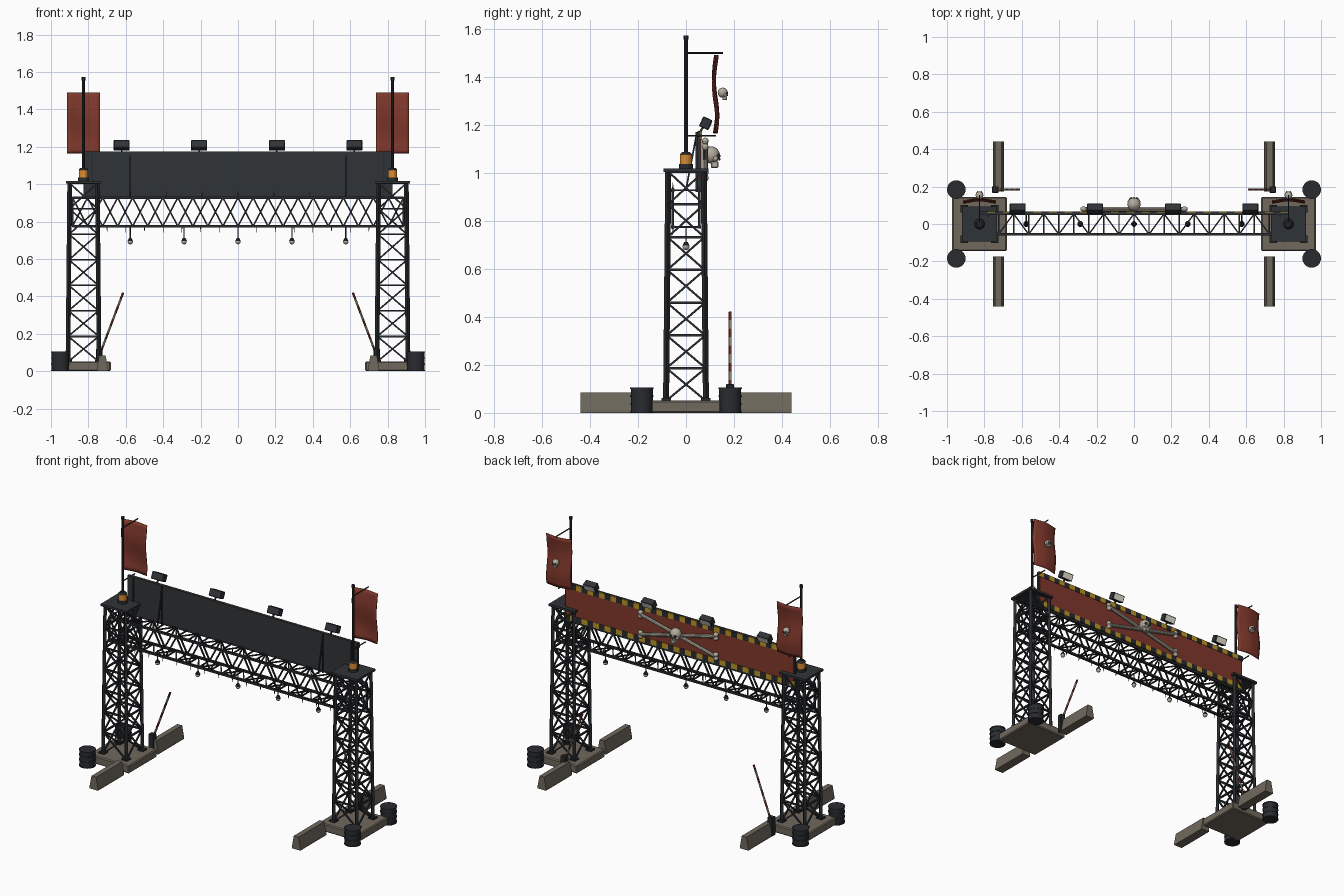
import bpy, bmesh, math
from mathutils import Vector, Matrix

if "Cube" in bpy.data.objects:
    bpy.data.objects.remove(bpy.data.objects["Cube"])

def mat(name, r, g, b):
    m = bpy.data.materials.new(name)
    m.diffuse_color = (r, g, b, 1)
    m.use_nodes = True
    m.node_tree.nodes["Principled BSDF"].inputs["Base Color"].default_value = m.diffuse_color
    return m

STEEL = mat("dark_steel", 0.022, 0.024, 0.028)
PANEL = mat("dark_panel", 0.03, 0.033, 0.038)
CONC = mat("concrete", 0.16, 0.14, 0.11)
RED = mat("faded_red", 0.22, 0.04, 0.025)
YEL = mat("hazard_yellow", 0.5, 0.3, 0.02)
BONE = mat("bone", 0.45, 0.41, 0.34)
ORANGE = mat("amber", 0.75, 0.27, 0.03)
LENS = mat("lens", 0.85, 0.82, 0.7)

def finish(name, bm, m, smooth=False):
    bmesh.ops.recalc_face_normals(bm, faces=bm.faces[:])
    me = bpy.data.meshes.new(name)
    bm.to_mesh(me)
    bm.free()
    o = bpy.data.objects.new(name, me)
    bpy.context.collection.objects.link(o)
    me.materials.append(m)
    if smooth:
        bpy.ops.object.select_all(action='DESELECT')
        o.select_set(True)
        bpy.context.view_layer.objects.active = o
        bpy.ops.object.shade_smooth_by_angle()
    return o

def bars(name, segs, m, sides=4, smooth=False):
    """Straight members: each seg is (start, end, radius[, end radius])."""
    bm = bmesh.new()
    for a, b, r, *r2 in segs:
        a, b = Vector(a), Vector(b)
        d = b - a
        rot = d.to_track_quat('Z', 'Y').to_matrix().to_4x4()
        M = Matrix.Translation((a + b) / 2) @ rot @ Matrix.Rotation(math.pi / sides, 4, 'Z')
        bmesh.ops.create_cone(bm, cap_ends=True, segments=sides, radius1=r,
                              radius2=r2[0] if r2 else r, depth=d.length, matrix=M)
    return finish(name, bm, m, smooth)

def boxes(name, items, m, tilt=0, bevel=0):
    """Boxes: each item is (centre, size); tilt turns each about x."""
    bm = bmesh.new()
    for c, s in items:
        bmesh.ops.create_cube(bm, size=1, matrix=Matrix.Translation(c)
                              @ Matrix.Rotation(tilt, 4, 'X') @ Matrix.Diagonal((*s, 1)))
    if bevel:
        bmesh.ops.bevel(bm, geom=bm.edges[:], offset=bevel, segments=1, affect='EDGES')
    return finish(name, bm, m)

def balls(name, items, m):
    bm = bmesh.new()
    for c, s in items:
        bmesh.ops.create_uvsphere(bm, u_segments=12, v_segments=8, radius=1,
                                  matrix=Matrix.Translation(c) @ Matrix.Diagonal((*s, 1)))
    return finish(name, bm, m, True)

def skull(name, c, k):
    """Skull facing +y, k = half width."""
    c = Vector(c)
    at = lambda x, y, z: c + k * Vector((x, y, z))
    balls(name + "_cranium", [(at(0, 0, .35), (k, k, k)),
                              (at(-.6, .45, -.05), (k * .35,) * 3), (at(.6, .45, -.05), (k * .35,) * 3)], BONE)
    boxes(name + "_jaw", [(at(0, .4, -.75), (k * 1.0, k * .9, k * .8))], BONE, bevel=k * .12)
    balls(name + "_eyes", [(at(s * .4, .82, .25), (k * .27, k * .25, k * .27)) for s in (-1, 1)]
          + [(at(0, .95, -.15), (k * .12, k * .12, k * .17))], STEEL)

def tower(name, cx):
    segs, n, z0, z1 = [], 7, 0.05, 1.005
    def p(i, lvl):
        t = lvl / n
        h = 0.083 - 0.009 * t
        sx, sy = ((-1, -1), (1, -1), (1, 1), (-1, 1))[i % 4]
        return (cx + sx * h, sy * h, z0 + (z1 - z0) * t)
    for i in range(4):
        segs.append((p(i, 0), p(i, n), 0.0125))
        for l in range(n):
            segs += [(p(i, l), p(i + 1, l + 1), 0.006), (p(i + 1, l), p(i, l + 1), 0.006),
                     (p(i, l + 1), p(i + 1, l + 1), 0.007)]
    bars(name, segs, STEEL)

def barrier(name, x, y0, y1):
    prof = [(-.03, 0), (.03, 0), (.03, .015), (.017, .084), (-.017, .084), (-.03, .015)]
    bm = bmesh.new()
    f = bm.faces.new([bm.verts.new((x + px, y0, pz)) for px, pz in prof])
    g = bmesh.ops.extrude_face_region(bm, geom=[f])['geom']
    bmesh.ops.translate(bm, vec=(0, y1 - y0, 0), verts=[v for v in g if isinstance(v, bmesh.types.BMVert)])
    finish(name, bm, CONC)

def flag(name, cx):
    nx, nz = 8, 14
    bm = bmesh.new()
    def pt(i, j):
        u, t = i / nx - .5, j / nz
        y = 0.125 + 0.007 * math.sin(t * 7 + u) + 0.007 * math.cos(u * 5)
        return (cx + u * 0.176, y, 1.165 + 0.325 * t)
    g = [[bm.verts.new(pt(i, j)) for i in range(nx + 1)] for j in range(nz + 1)]
    for j in range(nz):
        for i in range(nx):
            bm.faces.new((g[j][i], g[j][i + 1], g[j + 1][i + 1], g[j + 1][i]))
    o = finish(name, bm, RED, True)
    o.modifiers.new("thickness", 'SOLIDIFY').thickness = 0.004

# everything that stands on both sides
for s, side in ((-1, "left"), (1, "right")):
    cx = s * 0.826
    boxes(side + "_base", [((cx, 0, .026), (.292, .29, .052))], CONC, bevel=.006)
    boxes(side + "_foot_plates", [((cx + a * .082, b * .082, .056), (.04, .04, .01))
                                  for a in (-1, 1) for b in (-1, 1)], STEEL)
    tower(side + "_tower", cx)
    boxes(side + "_tower_cap", [((cx, 0, 1.011), (.186, .186, .014))], PANEL)
    # barrels with rolled rims
    for e, end in ((-1, "front"), (1, "back")):
        x, y = s * 0.95, e * 0.184
        bars(f"{side}_{end}_barrel", [((x, y, 0), (x, y, .103), .047)]
             + [((x, y, z), (x, y, z + .006), .05) for z in (0, .034, .067, .099)], STEEL, 16, True)
        barrier(f"{side}_{end}_barrier", s * .725, *sorted((e * .175, e * .44)))
    # mast, banner arms and banner
    bars(side + "_mast", [((cx, 0, 1.015), (cx, 0, 1.56), .008),
                          ((cx, 0, 1.555), (cx, 0, 1.572), .011),
                          ((cx, 0, 1.5), (cx, .155, 1.5), .004),
                          ((cx, 0, 1.155), (cx, .125, 1.155), .004)], STEEL, 8, True)
    flag(side + "_banner", cx)
    skull(side + "_banner_skull", (cx, .153, 1.327), .021)
    # beacon
    bars(side + "_beacon_housing", [((cx, 0, 1.018), (cx, 0, 1.036), .03),
                                    ((cx, 0, 1.076), (cx, 0, 1.086), .027, .018)], STEEL, 12, True)
    bars(side + "_beacon_lamp", [((cx, 0, 1.036), (cx, 0, 1.076), .026)], ORANGE, 12, True)
    # raised boom gate
    boxes(side + "_boom_pivot", [((s * .742, .184, .06), (.036, .034, .12))], STEEL, bevel=.003)
    a, b = Vector((s * .735, .184, .1)), Vector((s * .614, .184, .42))
    n = 9
    for k, m in ((0, RED), (1, BONE)):
        bars(f"{side}_boom_stripes_{k}", [(a.lerp(b, i / n), a.lerp(b, (i + 1) / n), .0065)
                                          for i in range(k, n, 2)], m, 8, True)

# box truss spanning the towers
L, n, hy, zb, zt = 0.885, 22, 0.055, 0.775, 0.928
X = [-L + 2 * L * i / n for i in range(n + 1)]
segs = [((-L, y, z), (L, y, z), .0095) for y in (-hy, hy) for z in (zb, zt)]
for i in range(n):
    x0, x1 = X[i], X[i + 1]
    za, zc = (zb, zt) if i % 2 else (zt, zb)
    segs += [((x0, -hy, za), (x1, -hy, zc), .0058), ((x0, hy, zc), (x1, hy, za), .0058)]
    ya = hy if i % 2 else -hy
    segs += [((x0, ya, z), (x1, -ya, z), .0052) for z in (zb, zt)]
for x in X:
    segs += [((x, -hy, z), (x, hy, z), .0052) for z in (zb, zt)]
for x in (-L, L):
    segs += [((x, y, zb), (x, y, zt), .007) for y in (-hy, hy)]
bars("beam_truss", segs, STEEL)

# hanging lamps, short hooks below and studs above
lamp_x = [-.576, -.288, 0, .288, .576]
bars("lamp_cords", [((x, 0, zb), (x, 0, .695), .003) for x in lamp_x]
     + [((x, 0, .697), (x, 0, .713), .016, .007) for x in lamp_x], STEEL, 8)
balls("lamp_bulbs", [((x, 0, .692), (.014,) * 3) for x in lamp_x], BONE)
bars("beam_hooks", [((-.7 + .1 * i, -hy, zb), (-.7 + .1 * i, -hy, .742), .004, .001) for i in range(15)], STEEL)
bars("beam_studs", [((-.576 + .192 * i, -hy, zt), (-.576 + .192 * i, -hy, .96), .004, .002) for i in range(7)], STEEL)

# sign board with red face, hazard edging and rear struts
boxes("sign_board", [((0, .054, 1.055), (1.65, .014, .24))], PANEL)
boxes("sign_red_face", [((0, .0625, 1.055), (1.63, .005, .17))], RED)
n, w = 40, 1.65 / 40
for k, m in ((0, YEL), (1, STEEL)):
    boxes(("hazard_yellow_blocks", "hazard_black_blocks")[k],
          [((-.825 + w * (i + .5), .064, z), (w, .007, .034))
           for i in range(n) for z in (.953, 1.157) if (i + (z > 1)) % 2 == k], m)
bars("sign_struts", [((x, -.0, .93), (x, .045, 1.165), .005) for x in (-.576, .576)]
     + [((x, .044, .92), (x, .044, 1.17), .005) for x in (-.78, -.576, .576, .78)], STEEL)

# crossed bones and skull on the sign
bone, knobs = [], []
for k in (-1, 1):
    p, q = Vector((-.27, .08, 1.055 - k * .065)), Vector((.27, .08, 1.055 + k * .065))
    bone.append((p, q, .012))
    knobs += [(e + Vector((0, 0, d * .012)), (.017, .014, .015)) for e in (p, q) for d in (-1, 1)]
bars("crossed_bones", bone, BONE, 10, True)
balls("bone_knobs", knobs, BONE)
skull("sign_skull", (0, .105, 1.062), .036)

# floodlights along the top of the sign, tilted down toward the back
fx, tilt = (-.622, -.208, .208, .622), math.radians(-25)
boxes("floodlight_housings", [((x, .082, 1.207), (.085, .042, .045)) for x in fx], PANEL, tilt, .003)
boxes("floodlight_lenses", [((x, .082 + .021 * math.cos(tilt), 1.207 + .021 * math.sin(tilt)), (.074, .004, .036))
                            for x in fx], LENS, tilt)
bars("floodlight_brackets", [((x, .054, 1.165), (x, .078, 1.2), .006) for x in fx], STEEL)
